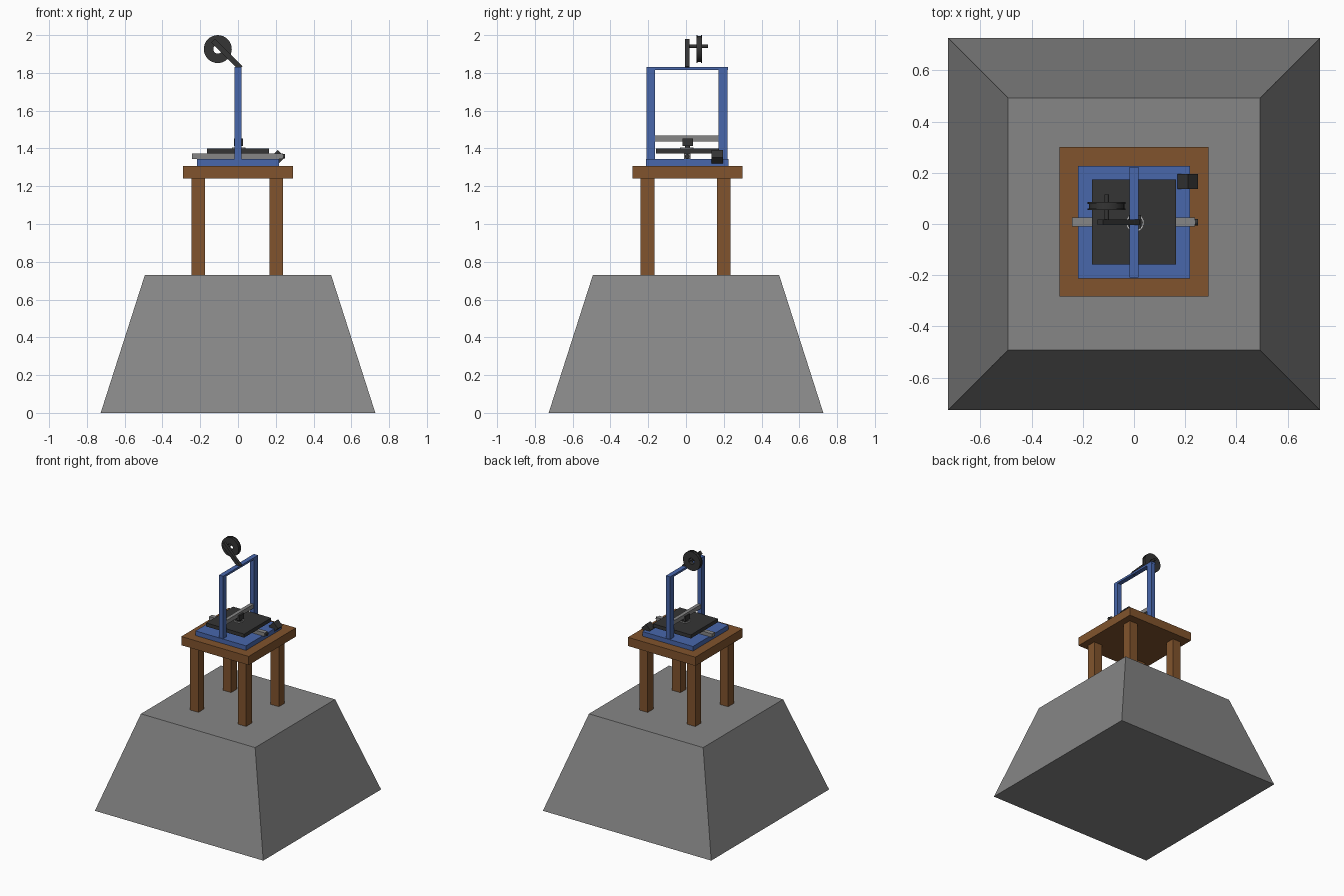
import bpy
import bmesh
from math import radians, pi
from mathutils import Matrix

cube = bpy.data.objects.get("Cube")
if cube:
    bpy.data.objects.remove(cube, do_unlink=True)


def material(name, rgb):
    m = bpy.data.materials.new(name)
    m.use_nodes = True
    m.diffuse_color = (*rgb, 1)
    m.node_tree.nodes["Principled BSDF"].inputs["Base Color"].default_value = (*rgb, 1)
    return m


STONE = material("stone grey", (0.24, 0.24, 0.24))
WOOD = material("wood brown", (0.22, 0.088, 0.026))
BLUE = material("frame blue", (0.065, 0.135, 0.41))
BLACK = material("plastic black", (0.035, 0.035, 0.035))
LIGHT = material("light grey", (0.6, 0.6, 0.6))


def finish(name, bm, mat):
    bmesh.ops.recalc_face_normals(bm, faces=bm.faces)
    mesh = bpy.data.meshes.new(name)
    bm.to_mesh(mesh)
    bm.free()
    mesh.materials.append(mat)
    ob = bpy.data.objects.new(name, mesh)
    bpy.context.collection.objects.link(ob)
    return ob


def box(name, mat, x, y, z, tilt=0):
    """Box from three (low, high) ranges, optionally tilted about y."""
    bm = bmesh.new()
    bmesh.ops.create_cube(bm, size=1)
    size = [b - a for a, b in (x, y, z)]
    bmesh.ops.scale(bm, vec=size, verts=bm.verts)
    ob = finish(name, bm, mat)
    ob.location = [(a + b) / 2 for a, b in (x, y, z)]
    ob.rotation_euler.y = radians(tilt)
    return ob


def lathe(name, mat, profile, center, axis, steps=32):
    """Spin a closed (radius, height) loop into a ring around an axis."""
    bm = bmesh.new()
    verts = [bm.verts.new((r, 0, h)) for r, h in profile]
    edges = [bm.edges.new((v, verts[i - 1])) for i, v in enumerate(verts)]
    bmesh.ops.spin(bm, geom=verts + edges, cent=(0, 0, 0), axis=(0, 0, 1),
                   angle=2 * pi, steps=steps)
    bmesh.ops.remove_doubles(bm, verts=bm.verts, dist=0.0001)
    ob = finish(name, bm, mat)
    ob.location = center
    if axis == "Y":
        ob.rotation_euler.x = radians(-90)
    return ob


def rod(name, mat, radius, length, center, axis):
    bm = bmesh.new()
    bmesh.ops.create_cone(bm, cap_ends=True, segments=16, radius1=radius,
                          radius2=radius, depth=length,
                          matrix=Matrix.Rotation(pi / 2, 4, axis))
    ob = finish(name, bm, mat)
    ob.location = center
    return ob


# Tapered pedestal
bm = bmesh.new()
bmesh.ops.create_cube(bm, size=1)
for v in bm.verts:
    half = 0.493 if v.co.z > 0 else 0.727
    v.co.x *= 2 * half
    v.co.y *= 2 * half
    v.co.z = 0.73 if v.co.z > 0 else 0
finish("pedestal", bm, STONE)

# Table
box("table_top", WOOD, (-0.291, 0.291), (-0.284, 0.3), (1.24, 1.308))
for xn, x in (("right", -0.21), ("left", 0.202)):
    for yn, y in (("front", -0.204), ("back", 0.2)):
        box(f"{yn}_{xn}_leg", WOOD, (x - 0.036, x + 0.036),
            (y - 0.036, y + 0.036), (0.73, 1.24))

# Machine base and gantry frame
box("machine_base", BLUE, (-0.218, 0.218), (-0.213, 0.226), (1.308, 1.344))
box("front_post", BLUE, (-0.018, 0.018), (-0.208, -0.165), (1.344, 1.816))
box("back_post", BLUE, (-0.018, 0.018), (0.172, 0.22), (1.344, 1.816))
box("frame_top", BLUE, (-0.018, 0.018), (-0.208, 0.222), (1.816, 1.832))

# Bed on its rail
box("bed_rail", STONE, (-0.243, 0.238), (-0.01, 0.025), (1.344, 1.372))
rod("rail_end", BLACK, 0.012, 0.012, (0.243, 0.007, 1.358), "Y")
box("bed", BLACK, (-0.164, 0.164), (-0.158, 0.174), (1.372, 1.4))
box("bed_motor", BLACK, (0.182, 0.238), (0.136, 0.195), (1.325, 1.381), 45)

# Cross rail with the working head
box("cross_rail", STONE, (-0.014, 0.014), (-0.165, 0.172), (1.436, 1.468))
box("head", BLACK, (-0.02, 0.027), (-0.018, 0.036), (1.412, 1.453))
rod("nozzle", BLACK, 0.014, 0.014, (0.004, 0.008, 1.406), "Z")
lathe("printed_ring", LIGHT, [(0.029, 0), (0.036, 0), (0.036, 0.006), (0.029, 0.006)],
      (0.004, 0.005, 1.4), "Z", 16)

# Spool holder and spool
box("spool_arm", BLACK, (-0.073, -0.045), (-0.004, 0.018), (1.794, 2.0), -45)
rod("spool_rod", BLACK, 0.009, 0.115, (-0.107, 0.058, 1.941), "X")
spool = lathe("spool", BLACK,
              [(0.024, -0.015), (0.074, -0.015), (0.074, -0.009), (0.069, -0.009),
               (0.069, 0.009), (0.074, 0.009), (0.074, 0.015), (0.024, 0.015)],
              (-0.107, 0.07, 1.926), "Y")

# Smooth the round parts while keeping sharp rims
bpy.ops.object.select_all(action="DESELECT")
for name in ("spool", "spool_rod", "rail_end", "nozzle", "printed_ring"):
    bpy.data.objects[name].select_set(True)
bpy.context.view_layer.objects.active = spool
bpy.ops.object.shade_smooth_by_angle(angle=radians(35))
